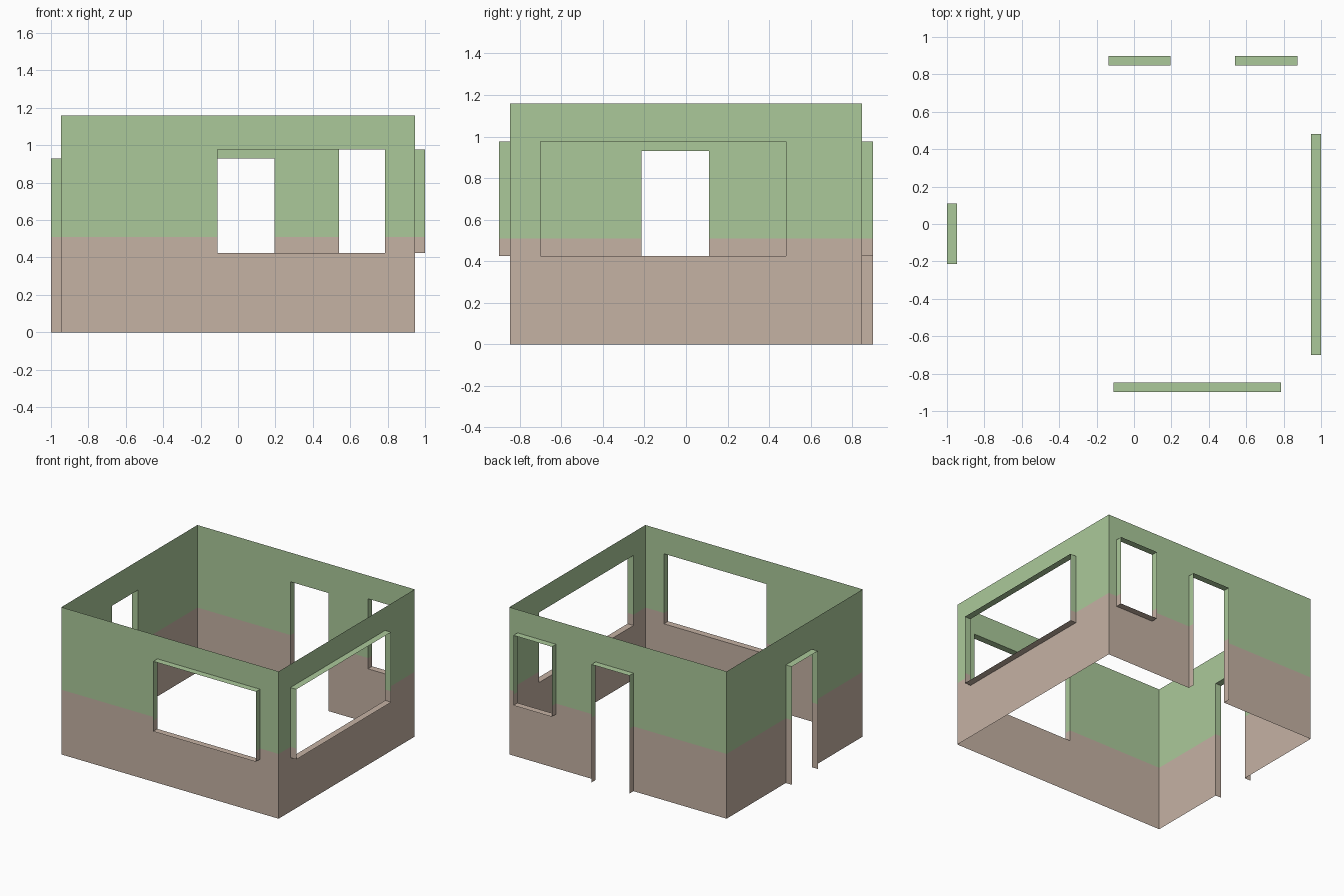
import bpy, bmesh
from mathutils import Vector

if "Cube" in bpy.data.objects:
    bpy.data.objects.remove(bpy.data.objects["Cube"])

HALF_X, HALF_Y, HEIGHT = 0.947, 0.847, 1.16
REVEAL = 0.052           # how far the frames project outward
SPLIT = 0.51             # height where the two paints meet
SILL, LINTEL, DOOR_TOP = 0.425, 0.977, 0.93
UP = Vector((0, 0, 1))


def paint(name, rgb):
    mat = bpy.data.materials.new(name)
    mat.use_nodes = True
    mat.diffuse_color = (*rgb, 1)
    mat.node_tree.nodes["Principled BSDF"].inputs["Base Color"].default_value = (*rgb, 1)
    return mat


MATS = [paint("beige lower paint", (0.558, 0.445, 0.371)),
        paint("green upper paint", (0.407, 0.584, 0.323))]


def wall(name, along, half, offset, openings):
    """Thin wall seen from outside: openings are (start, end, bottom, top)."""
    along = Vector(along)
    out = along.cross(UP)
    us = sorted({-half, half, *(u for o in openings for u in o[:2])})
    zs = sorted({0, SPLIT, HEIGHT, *(z for o in openings for z in o[2:])})
    bm = bmesh.new()
    grid = [[bm.verts.new(along * u + out * offset + UP * z) for z in zs] for u in us]

    # wall panels, leaving the openings empty
    for i in range(len(us) - 1):
        for j in range(len(zs) - 1):
            u, z = (us[i] + us[i + 1]) / 2, (zs[j] + zs[j + 1]) / 2
            if not any(a < u < b and lo < z < hi for a, b, lo, hi in openings):
                bm.faces.new((grid[i][j], grid[i + 1][j], grid[i + 1][j + 1], grid[i][j + 1]))
    bmesh.ops.delete(bm, geom=[v for v in bm.verts if not v.link_faces], context='VERTS')

    # frames pushed out from the rims of the openings
    def on_rim(edge):
        mid = (edge.verts[0].co + edge.verts[1].co) / 2
        return edge.is_boundary and abs(mid.dot(along)) < half - 0.001 and 0.001 < mid.z < HEIGHT - 0.001
    rim = bmesh.ops.extrude_edge_only(bm, edges=[e for e in bm.edges if on_rim(e)])
    bmesh.ops.translate(bm, vec=out * REVEAL,
                        verts=[g for g in rim["geom"] if isinstance(g, bmesh.types.BMVert)])

    # two-tone paint by height
    for f in bm.faces:
        f.material_index = int(f.calc_center_median().z > SPLIT)
    mesh = bpy.data.meshes.new(name)
    bm.to_mesh(mesh)
    bm.free()
    for mat in MATS:
        mesh.materials.append(mat)
    bpy.context.collection.objects.link(bpy.data.objects.new(name, mesh))


wall("front_wall", (1, 0, 0), HALF_X, HALF_Y, [(-0.11, 0.785, SILL, LINTEL)])
wall("left_wall", (0, 1, 0), HALF_Y, HALF_X, [(-0.70, 0.48, SILL, LINTEL)])
wall("back_wall", (-1, 0, 0), HALF_X, HALF_Y,
     [(-0.195, 0.135, 0, DOOR_TOP), (-0.875, -0.54, SILL, LINTEL)])
wall("right_wall", (0, -1, 0), HALF_Y, HALF_X, [(-0.11, 0.215, 0, DOOR_TOP)])
